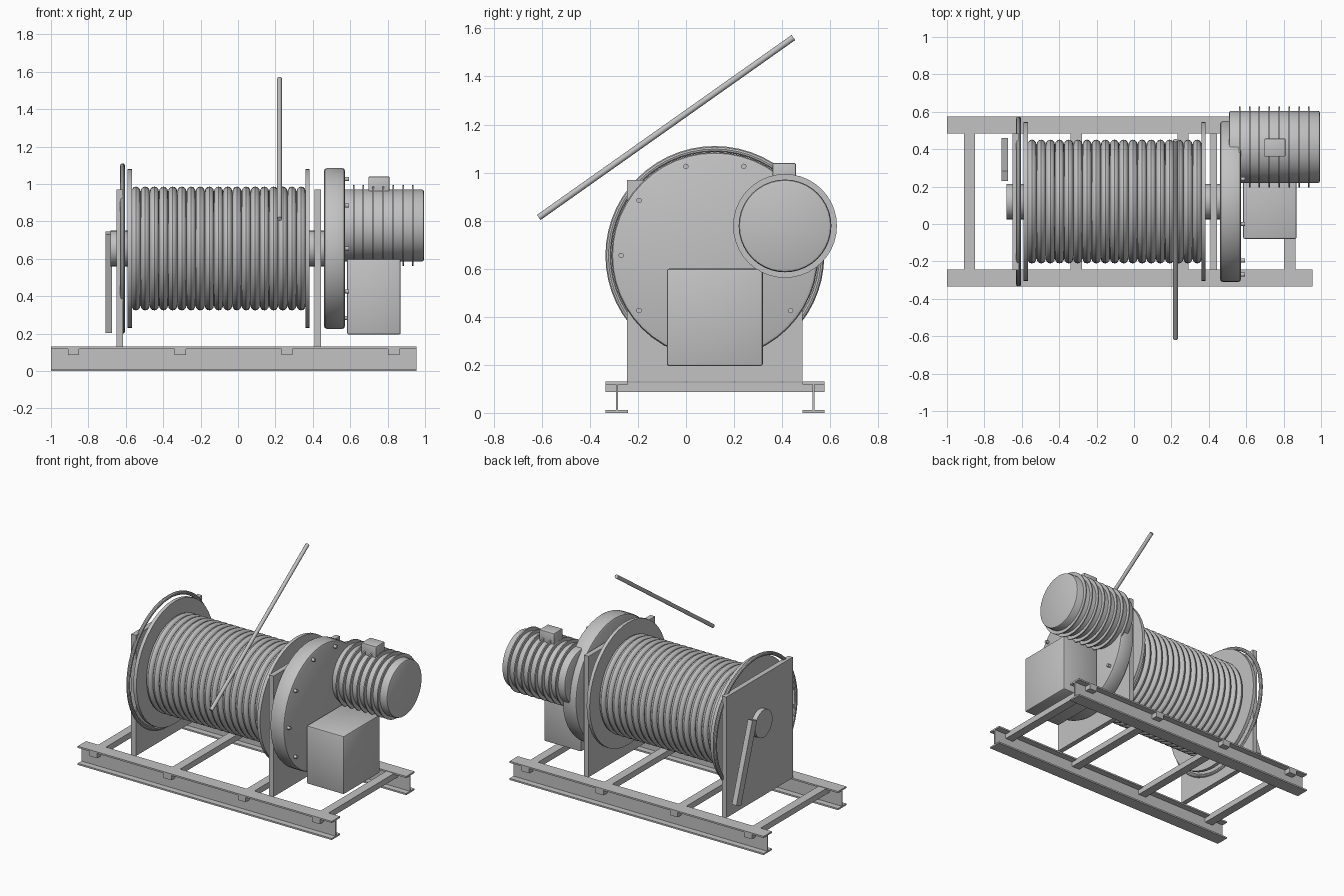
import bpy, bmesh, math
from mathutils import Vector

if "Cube" in bpy.data.objects:
    bpy.data.objects.remove(bpy.data.objects["Cube"])

steel = bpy.data.materials.new("grey_steel")
steel.diffuse_color = (0.54, 0.54, 0.54, 1)
steel.use_nodes = True
steel.node_tree.nodes["Principled BSDF"].inputs["Base Color"].default_value = steel.diffuse_color
AY, AZ = 0.12, 0.655          # drum axis
MY, MZ = 0.412, 0.778         # motor axis


def finish(name, bm, smooth=False):
    bmesh.ops.recalc_face_normals(bm, faces=bm.faces[:])
    me = bpy.data.meshes.new(name)
    bm.to_mesh(me)
    bm.free()
    me.materials.append(steel)
    ob = bpy.data.objects.new(name, me)
    bpy.context.collection.objects.link(ob)
    if smooth:
        bpy.ops.object.select_all(action='DESELECT')
        ob.select_set(True)
        bpy.context.view_layer.objects.active = ob
        bpy.ops.object.shade_smooth_by_angle(angle=math.radians(32))
    return ob


def box(name, x0, x1, y0, y1, z0, z1, bevel=0):
    bm = bmesh.new()
    bmesh.ops.create_cube(bm, size=1)
    for v in bm.verts:
        v.co = ((x0 + x1) / 2 + v.co.x * (x1 - x0),
                (y0 + y1) / 2 + v.co.y * (y1 - y0),
                (z0 + z1) / 2 + v.co.z * (z1 - z0))
    if bevel:
        bmesh.ops.bevel(bm, geom=bm.edges[:], offset=bevel, segments=2,
                        profile=0.5, affect='EDGES')
    return finish(name, bm, bevel > 0)


def lathe(name, profile, y, z, n=48, closed=False):
    """Spin (x, radius) points about an axis parallel to x."""
    bm = bmesh.new()
    rings = []
    for x, r in profile:
        rings.append([bm.verts.new((x, y + r * math.cos(2 * math.pi * i / n),
                                    z + r * math.sin(2 * math.pi * i / n)))
                      for i in range(n)])
    pairs = list(zip(rings, rings[1:]))
    if closed:
        pairs.append((rings[-1], rings[0]))
    for a, b in pairs:
        for i in range(n):
            j = (i + 1) % n
            bm.faces.new((a[i], a[j], b[j], b[i]))
    if not closed:
        bm.faces.new(rings[0])
        bm.faces.new(rings[-1])
    return finish(name, bm, True)


def disc(name, x0, x1, r, y=AY, z=AZ, bevel=0, n=48):
    if bevel:
        c = bevel * 0.3
        prof = [(x0, r - bevel), (x0 + c, r - c), (x0 + bevel, r),
                (x1 - bevel, r), (x1 - c, r - c), (x1, r - bevel)]
    else:
        prof = [(x0, r), (x1, r)]
    return lathe(name, prof, y, z, n)


# Base: two I-beams
for side, yc in (("front", -0.288), ("back", 0.53)):
    h, w, t, f = 0.13, 0.046, 0.004, 0.011
    half = [(w, 0), (w, f), (t, f), (t, h - f), (w, h - f), (w, h)]
    outline = half + [(-y, z) for y, z in reversed(half)]
    bm = bmesh.new()
    face = bm.faces.new([bm.verts.new((-1.0, yc + y, z)) for y, z in outline])
    ext = bmesh.ops.extrude_face_region(bm, geom=[face])
    bmesh.ops.translate(bm, vec=(1.955, 0, 0),
                        verts=[g for g in ext['geom'] if isinstance(g, bmesh.types.BMVert)])
    finish(side + "_rail", bm)

# Cross members
for i in range(4):
    xc = -0.88 + i * 0.571
    box("cross_member", xc - 0.03, xc + 0.03, -0.334, 0.576, 0.086, 0.127)

# Side plates
box("left_plate", -0.65, -0.615, -0.245, 0.485, 0.13, 0.97)
box("right_plate", 0.41, 0.445, -0.245, 0.485, 0.13, 0.97)

# Drum with rope wraps
x0, x1, wraps = -0.57, 0.362, 19
pitch = (x1 - x0) / wraps
prof = [(x0, 0.304)]
for k in range(wraps):
    xc = x0 + (k + 0.5) * pitch
    for s in range(1, 7):
        a = math.pi * (1 - s / 6)
        prof.append((xc + pitch / 2 * math.cos(a), 0.304 + 0.027 * math.sin(a)))
lathe("rope_drum", prof, AY, AZ, 56)
disc("left_drum_flange", -0.592, -0.568, 0.425)
disc("right_drum_flange", 0.36, 0.383, 0.425)

# Guard ring beside the left plate
lathe("guard_ring", [(-0.617 + 0.013 * math.cos(a), 0.443 + 0.013 * math.sin(a))
                     for a in (2 * math.pi * i / 10 for i in range(10))],
      AY, AZ, 56, closed=True)

# Main shaft
disc("shaft", -0.683, 0.47, 0.095, n=32)

# Brake lever hanging from the shaft end
lever = box("lever", -0.0175, 0.0175, -0.0275, 0.0275, -0.277, 0.277)
lever.location = (-0.692, 0.345, 0.475)
lever.rotation_euler.x = math.atan2(0.178, 0.53)

# Gear housing with ring of bolts
disc("gear_housing", 0.46, 0.572, 0.43, bevel=0.015)
for i in range(10):
    a = math.radians(36 * i)
    disc("housing_bolt", 0.56, 0.594, 0.011,
         AY + 0.39 * math.cos(a), AZ + 0.39 * math.sin(a), n=12)

# Motor with cooling fins and terminal box
disc("motor", 0.508, 0.995, 0.193, MY, MZ, 0.012, 40)
for i in range(8):
    xc = 0.565 + i * 0.0529
    disc("cooling_fin", xc - 0.004, xc + 0.004, 0.216, MY, MZ, n=40)
box("terminal_box", 0.697, 0.81, 0.36, 0.457, 0.94, 1.04, 0.006)

# Control cabinet
box("control_cabinet", 0.583, 0.87, -0.08, 0.32, 0.195, 0.6, 0.01)

# Free length of rope
bm = bmesh.new()
a, b = Vector((0.222, -0.613, 0.813)), Vector((0.222, 0.447, 1.562))
bmesh.ops.create_cone(bm, cap_ends=True, segments=12, radius1=0.013,
                      radius2=0.013, depth=(b - a).length)
rope = finish("rope_end", bm, True)
rope.location = (a + b) / 2
rope.rotation_euler = (b - a).to_track_quat('Z', 'Y').to_euler()
